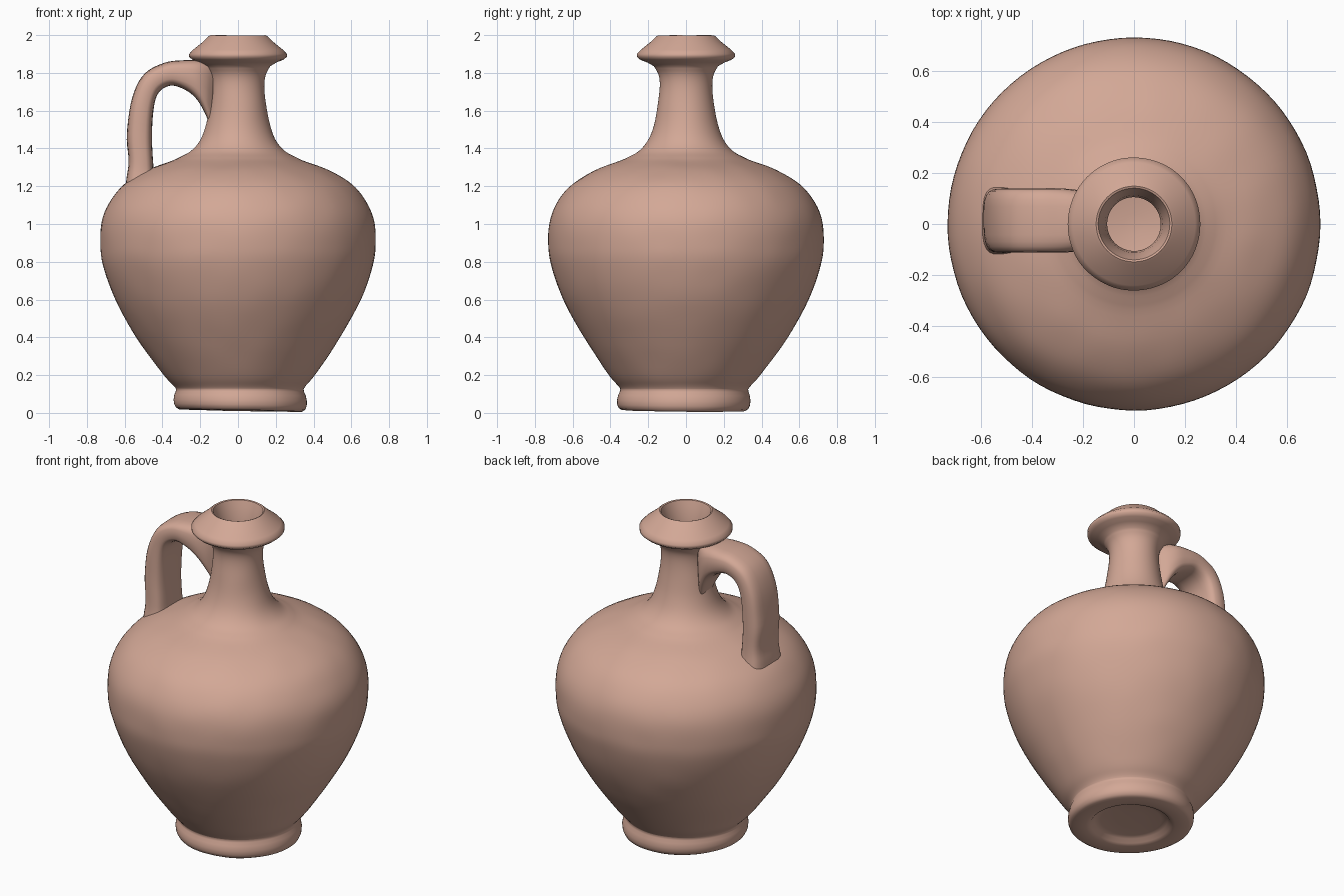
import bpy, bmesh, math
from mathutils import Vector, noise

if "Cube" in bpy.data.objects:
    bpy.data.objects.remove(bpy.data.objects["Cube"])

clay = bpy.data.materials.new("terracotta clay")
clay.diffuse_color = (0.65, 0.39, 0.305, 1)
clay.use_nodes = True
clay.node_tree.nodes["Principled BSDF"].inputs["Base Color"].default_value = clay.diffuse_color


def spline(pts, steps):
    """Catmull-Rom curve through the points."""
    p = [Vector(q) for q in pts]
    p = [2 * p[0] - p[1]] + p + [2 * p[-1] - p[-2]]
    out = []
    for i in range(1, len(p) - 2):
        a, b, c, d = p[i - 1:i + 3]
        for s in range(steps):
            t = s / steps
            out.append(0.5 * (2 * b + (c - a) * t + (2 * a - 5 * b + 4 * c - d) * t * t
                              + (3 * b - a - 3 * c + d) * t ** 3))
    return out + [p[-2]]


def skin(name, rings, angle):
    """Bridge closed rings of points into one capped, smooth object."""
    bm = bmesh.new()
    loops = [[bm.verts.new(co) for co in ring] for ring in rings]
    n = len(loops[0])
    for a, b in zip(loops, loops[1:]):
        for i in range(n):
            j = (i + 1) % n
            bm.faces.new((a[i], a[j], b[j], b[i]))
    bm.faces.new(loops[0][::-1])
    bm.faces.new(loops[-1])
    bmesh.ops.recalc_face_normals(bm, faces=bm.faces)
    # faint hand-made unevenness
    bm.normal_update()
    for v in bm.verts:
        v.co += v.normal * 0.002 * noise.noise(v.co * 7)
    for f in bm.faces:
        f.smooth = True
    me = bpy.data.meshes.new(name)
    bm.to_mesh(me)
    bm.free()
    me.set_sharp_from_angle(angle=math.radians(angle))
    me.materials.append(clay)
    ob = bpy.data.objects.new(name, me)
    bpy.context.collection.objects.link(ob)
    return ob


def ring(r, z, n=96):
    # the foot sits slightly off the axis and its underside is a little tilted
    k = max(0, 1 - z / 0.4) * 0.014
    tilt = max(0, 1 - z / 0.15)
    out = []
    for i in range(n):
        a = 2 * math.pi * i / n
        x, y = r * math.cos(a) + k, r * math.sin(a) - k
        out.append((x, y, z + tilt * (0.009 - 0.02 * x - 0.01 * y)))
    return out


# Jug: recessed base, foot ring, belly, neck, flared lip and open mouth
foot = [(0.08, 0.042), (0.17, 0.04), (0.205, 0.034), (0.222, 0.012), (0.25, 0.004), (0.325, 0.004),
        (0.342, 0.014), (0.351, 0.035), (0.353, 0.06), (0.348, 0.09), (0.34, 0.11)]
belly = spline([(0.338, 0.125), (0.352, 0.145), (0.408, 0.21), (0.54, 0.40), (0.65, 0.60),
                (0.714, 0.78), (0.729, 0.90), (0.72, 1.02), (0.678, 1.12), (0.602, 1.21),
                (0.48, 1.285), (0.335, 1.34)], 5)
neck = spline([(0.318, 1.348), (0.25, 1.385), (0.20, 1.445), (0.168, 1.53), (0.148, 1.64),
               (0.139, 1.73), (0.146, 1.79), (0.17, 1.835)], 4)
lip = [(0.205, 1.855), (0.24, 1.868), (0.259, 1.884), (0.26, 1.900), (0.24, 1.922),
       (0.19, 1.962), (0.158, 1.992), (0.148, 1.999), (0.14, 1.996), (0.128, 1.96),
       (0.112, 1.90), (0.105, 1.84), (0.105, 1.62), (0.04, 1.61)]
profile = foot + [tuple(p) for p in belly + neck] + lip
skin("jug_body", [ring(r, z) for r, z in profile], 50)

# Strap handle, flared into neck and shoulder: inner x, z, outer x, z, width
path = spline([(-0.142, 1.50, -0.125, 1.85, 0.12), (-0.172, 1.58, -0.165, 1.862, 0.19),
               (-0.22, 1.66, -0.215, 1.868, 0.235), (-0.28, 1.71, -0.29, 1.867, 0.25),
               (-0.355, 1.733, -0.39, 1.853, 0.25), (-0.42, 1.695, -0.495, 1.795, 0.25),
               (-0.448, 1.60, -0.56, 1.67, 0.25), (-0.455, 1.45, -0.588, 1.48, 0.25),
               (-0.45, 1.33, -0.58, 1.33, 0.25), (-0.44, 1.25, -0.59, 1.24, 0.265),
               (-0.41, 1.17, -0.60, 1.14, 0.30)], 5)
sections = []
for p in path:
    inner, outer = Vector((p[0], 0.013, p[1])), Vector((p[2], 0.013, p[3]))
    sec = []
    for k in range(24):
        a = 2 * math.pi * k / 24
        c, s = math.cos(a), math.sin(a)
        u = math.copysign(abs(c) ** 0.6, c) * p[4] / 2
        v = math.copysign(abs(s) ** 0.6, s) / 2
        sec.append((inner + outer) / 2 + Vector((0, u, 0)) + (outer - inner) * v)
    sections.append(sec)
skin("handle", sections, 50)
